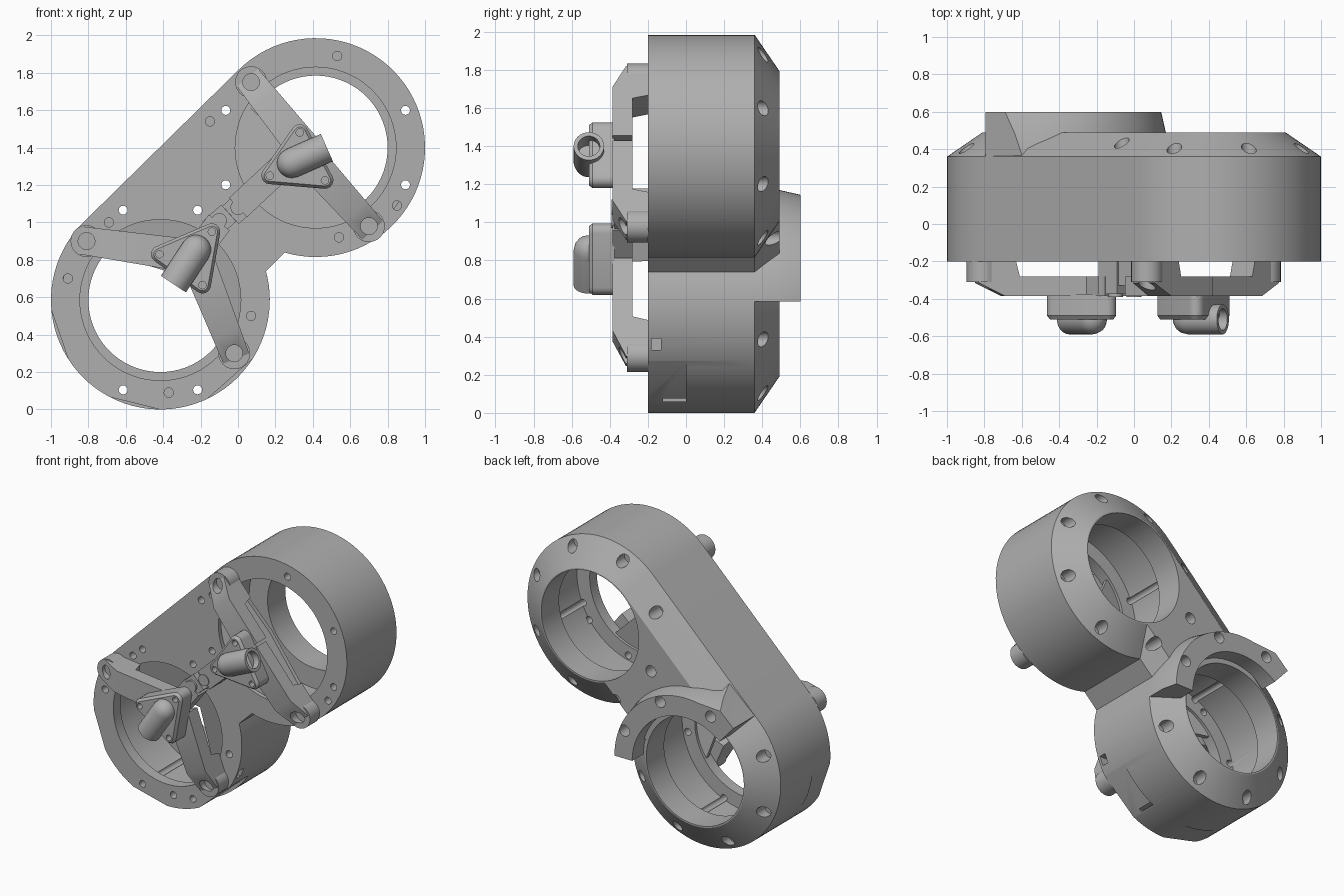
import bpy, bmesh, math
from math import sin, cos, radians, pi
from mathutils import Vector

if "Cube" in bpy.data.objects:
    bpy.data.objects.remove(bpy.data.objects["Cube"], do_unlink=True)

grey = bpy.data.materials.new("mid grey")
grey.use_nodes = True
grey.diffuse_color = (0.43, 0.43, 0.43, 1)
grey.node_tree.nodes["Principled BSDF"].inputs["Base Color"].default_value = (0.43, 0.43, 0.43, 1)

R = 0.585                       # ring radius; the two rings touch
RING_A = (0.415, 1.40)          # upper ring centre in x, z
RING_B = (-0.415, 0.585)        # lower ring centre


def add_loft(bm, rings):
    """Skin a list of equal-length closed rings and cap both ends."""
    rows = [[bm.verts.new(p) for p in ring] for ring in rings]
    n = len(rows[0])
    for a, b in zip(rows, rows[1:]):
        for i in range(n):
            bm.faces.new((a[i], a[(i + 1) % n], b[(i + 1) % n], b[i]))
    bm.faces.new(rows[0][::-1])
    bm.faces.new(rows[-1])


def build(name, *lofts):
    bm = bmesh.new()
    for rings in lofts:
        add_loft(bm, rings)
    bmesh.ops.recalc_face_normals(bm, faces=bm.faces)
    me = bpy.data.meshes.new(name)
    bm.to_mesh(me)
    bm.free()
    me.materials.append(grey)
    ob = bpy.data.objects.new(name, me)
    bpy.context.collection.objects.link(ob)
    return ob


def at(pts, y):
    return [(x, y, z) for x, z in pts]


def circle(c, r, n=32):
    return [(c[0] + r * cos(2 * pi * i / n), c[1] + r * sin(2 * pi * i / n)) for i in range(n)]


def cyl(c, r, y0, y1, n=32):
    return [at(circle(c, r, n), y0), at(circle(c, r, n), y1)]


def arc(c, r, a0, a1, n):
    return [(c[0] + r * cos(radians(a0 + (a1 - a0) * i / n)),
             c[1] + r * sin(radians(a0 + (a1 - a0) * i / n))) for i in range(n + 1)]


def cut(ob, *lofts):
    """Subtract the given solids, then drop the cutter."""
    tool = build("cutter", *lofts)
    tool.hide_render = True
    mod = ob.modifiers.new("cut", 'BOOLEAN')
    mod.operation, mod.solver, mod.object = 'DIFFERENCE', 'EXACT', tool
    bpy.context.view_layer.objects.active = ob
    bpy.ops.object.modifier_apply(modifier=mod.name)
    bpy.data.objects.remove(tool, do_unlink=True)


# Housing: two rings joined by a straight upper side and a notched lower neck
tilt = math.degrees(math.atan2(RING_A[1] - RING_B[1], RING_A[0] - RING_B[0]))


def outline(r, neck):
    k = math.degrees(math.asin(neck / r))
    return (arc(RING_A, r, tilt + 90, tilt - 180 + k, 56)
            + arc(RING_B, r, tilt - k, tilt - 270, 56))


housing = build("housing", [at(outline(R, 0.285), -0.2), at(outline(R, 0.285), 0.36),
                            at(outline(0.395, 0.19), 0.49)])


# Raised half collar behind the lower ring, with a corner on the straight side
def sector(r, corner):
    return (arc(RING_B, r, 0, 100, 32) + [corner] + arc(RING_B, R, 130, 130.5, 1)
            + arc(RING_B, 0.42, 130, 0, 40))


collar = build("raised_collar", [at(sector(R, (-0.59, 1.22)), 0.34),
                                 at(sector(R, (-0.64, 1.17)), 0.49),
                                 at(sector(0.56, (-0.69, 1.125)), 0.6)])

# Ring bores: front opening, wide cavity, narrower rear opening
for r, y0, y1 in ((0.43, -0.3, 0.2), (0.53, -0.12, 0.29), (0.385, 0.2, 0.7)):
    cut(housing, *[cyl(c, r, y0, y1, 72) for c in (RING_A, RING_B)])

# Bolt circles: through holes and rear counterbores
through, bores = [], []
for c, picks in ((RING_A, (0, 3, 4, 7)), (RING_B, (1, 2, 5, 6))):
    for k in range(8):
        a = radians(22.5 + 45 * k)
        p = (c[0] + 0.52 * cos(a), c[1] + 0.52 * sin(a))
        bores.append(cyl(p, 0.04, 0.33, 0.7, 20))
        if k in picks:
            through.append(cyl(p, 0.024, -0.3, 0.7, 16))
for ob in (housing, collar):
    cut(ob, *bores)
    cut(ob, *through)

# Screw holes in the front flange
screws = [(0.53, 1.89), (-0.15, 1.54), (0.85, 1.09), (0.54, 0.92),
          (-0.69, 1.0), (-0.91, 0.7), (0.07, 0.5), (-0.37, 0.09)]
cut(housing, *[cyl(p, 0.025, -0.3, -0.1, 16) for p in screws])

# Flats around the front half of the lower ring
for a0, a1 in ((185, 213), (242, 270), (295, 328)):
    flat = arc(RING_B, R + 0.001, a0, a1, 1) + arc(RING_B, 0.8, a1, a0, 1)
    cut(housing, [at(flat, -0.3), at(flat, 0.0)])


# Small side slots near the bottom
def box(x0, x1, y0, y1, z0, z1):
    pts = [(x0, z0), (x1, z0), (x1, z1), (x0, z1)]
    return [at(pts, y0), at(pts, y1)]


cut(housing, box(0.0, 0.3, -0.18, -0.13, 0.33, 0.39), box(-0.2, 0.0, -0.12, 0, 0.06, 0.075))

# Sloping baffles closing the inner part of each bore
for name, c, a0, a1, apex in (("upper_baffle", RING_A, 135, 304, (0.3, 1.38)),
                              ("lower_baffle", RING_B, -35, 142, (-0.25, 0.7))):
    rim = arc(c, 0.432, a0, a1, 40)
    build(name, [at(rim, y) + [(apex[0], y + 0.1, apex[1])] for y in (-0.17, -0.14)])


# Bracket arms: raised foot sloping up to a flat bar that widens inward
def strut(name, foot, end, w=0.15):
    f, e = Vector(foot), Vector(end)
    d = (e - f).normalized()
    L = (e - f).length
    side = Vector((-d.y, d.x)) * w / 2
    prof = [(-0.03, -0.2), (-0.03, -0.315), (0.11, -0.385), (L, -0.385), (L, -0.28),
            (0.19, -0.28), (0.17, -0.2)]
    rings = []
    for s in (-1, 1):
        pts = [(f + d * t + side * s * (1 + 0.2 * t / L), y) for t, y in prof]
        rings.append([(p.x, y, p.y) for p, y in pts])
    arm = build(name, rings)
    pad = build(name + "_foot", cyl(foot, w / 2 + 0.01, -0.2, -0.31))
    for ob in (arm, pad):
        cut(ob, cyl(foot, 0.045, -0.5, -0.28, 24))


strut("upper_arm_left", (0.70, 0.98), (0.35, 1.37))
strut("upper_arm_right", (0.07, 1.75), (0.35, 1.40))
strut("lower_arm_right", (-0.81, 0.90), (-0.25, 0.82))
strut("lower_arm_left", (-0.02, 0.30), (-0.21, 0.78))


# Central hub blocks and their links to the heads
def bar(name, p, q, w, y0, y1):
    p, q = Vector(p), Vector(q)
    d = (q - p).normalized()
    s = Vector((-d.y, d.x)) * w / 2
    pts = [tuple(v) for v in (p - s, q - s, q + s, p + s)]
    build(name, [at(pts, y0), at(pts, y1)])


bar("upper_link", (0.0, 1.08), (0.3, 1.36), 0.14, -0.28, -0.385)
bar("lower_link", (-0.1, 1.0), (-0.25, 0.8), 0.14, -0.28, -0.385)
bar("upper_hub", (-0.04, 1.04), (0.06, 1.13), 0.13, -0.2, -0.33)
bar("lower_hub", (-0.15, 0.96), (-0.05, 1.05), 0.12, -0.2, -0.375)
build("upper_hub_screw", cyl((0.0, 1.08), 0.04, -0.3, -0.39, 24))
build("lower_hub_screw", cyl((-0.1, 1.01), 0.04, -0.3, -0.39, 24))


# Triangular heads with a domed socket on each
def head(name, corners, tip, mouth):
    centre = sum((Vector(c) for c in corners), Vector((0, 0))) / 3

    def tri(r):
        pts = []
        for c in corners:
            out = Vector(c) - centre
            a = math.degrees(math.atan2(out.y, out.x))
            pts += arc(c, r, a - 60, a + 60, 6)
        return pts

    plate = build(name + "_plate", [at(tri(0.045), -0.375), at(tri(0.045), -0.49), at(tri(0.03), -0.51)])
    cut(plate, *[cyl(c, 0.02, -0.6, -0.45, 16) for c in corners])
    # Socket: dome at the tip, hollow mouth at the other end
    t, m = Vector((tip[0], -0.51, tip[1])), Vector((mouth[0], -0.51, mouth[1]))
    d = (m - t).normalized()
    side, yv = d.cross(Vector((0, 1, 0))), Vector((0, 1, 0))
    r = 0.08
    L = (m - t).length
    prof = [(r - r * cos(radians(a)), r * sin(radians(a))) for a in (8, 25, 45, 65, 90)]
    prof += [(L, r), (L, 0.058), (L - 0.12, 0.058)]
    build(name + "_socket", [[t + d * s + (side * cos(2 * pi * i / 32) + yv * sin(2 * pi * i / 32)) * q
                              for i in range(32)] for s, q in prof])


head("upper_head", [(0.33, 1.48), (0.17, 1.25), (0.465, 1.225)], (0.215, 1.285), (0.475, 1.40))
head("lower_head", [(-0.14, 0.95), (-0.42, 0.83), (-0.19, 0.665)], (-0.18, 0.92), (-0.345, 0.67))

# Smooth the round walls, keep the edges crisp
bpy.ops.object.select_all(action='DESELECT')
for ob in bpy.context.scene.objects:
    if ob.type == 'MESH':
        ob.select_set(True)
        bpy.context.view_layer.objects.active = ob
bpy.ops.object.shade_smooth_by_angle(angle=radians(30))
